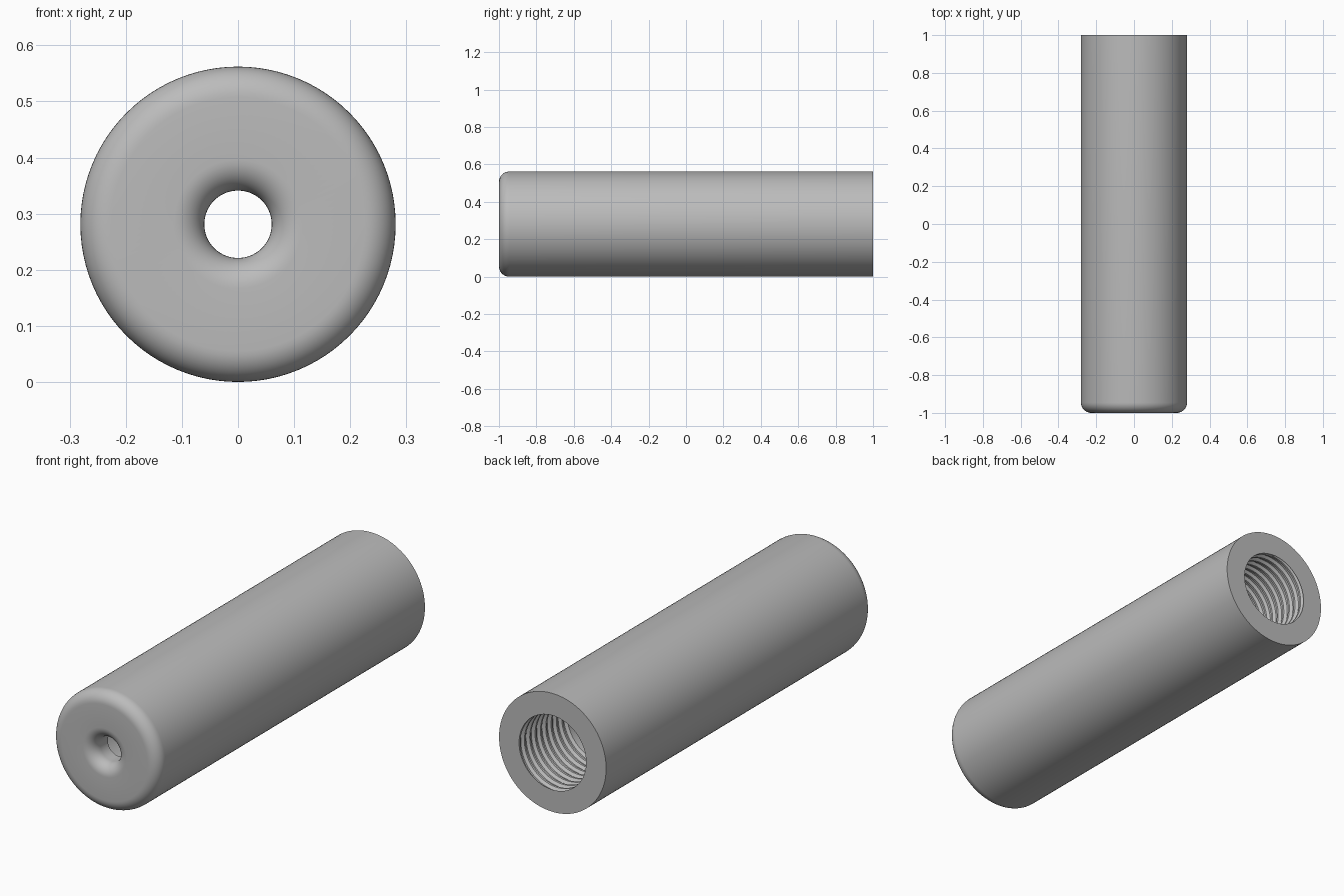
import bpy, bmesh, math

cube = bpy.data.objects.get("Cube")
if cube:
    bpy.data.objects.remove(cube)

SEG = 96            # facets around the axis
R = 0.281           # outer radius
BORE = 0.176        # rear bore radius
HOLE = 0.06         # front hole radius
WALL = 0.11         # thickness of the front wall
ROUND = 0.055       # edge rounding
PITCH, TURNS, DEPTH = 0.04, 9, 0.012
THREAD_END = 1 - PITCH * TURNS


def arc(radius_c, y_c, start, end, steps=10):
    """Quarter round as (radius, y) points."""
    angles = [math.radians(start + (end - start) * i / steps) for i in range(steps + 1)]
    return [(radius_c + ROUND * math.cos(a), y_c + ROUND * math.sin(a)) for a in angles]


def sweep(bm, rows, point):
    """Skin a grid around the y axis; point(row, turn) gives (radius, y)."""
    grid = []
    for row in rows:
        ring = []
        for s in range(SEG + 1):
            turn = s / SEG
            r, y = point(row, turn)
            a = turn * math.tau
            ring.append(bm.verts.new((r * math.cos(a), y, R + r * math.sin(a))))
        grid.append(ring)
    for low, high in zip(grid, grid[1:]):
        for s in range(SEG):
            bm.faces.new((low[s], low[s + 1], high[s + 1], high[s]))


def thread_point(row, turn):
    """Helical groove, running out to the plain bore at both ends."""
    y = 1 - PITCH * (row / 4 + turn)
    if y >= 1 - 1e-5 or y <= THREAD_END + 1e-5:
        return BORE, min(1, max(THREAD_END, y))
    return BORE + (DEPTH if row % 4 > 1 else 0), y


# Shell: plain bore, front wall, flared hole, rounded nose, outside, rear face
profile = [(BORE, THREAD_END), (BORE, -1 + WALL), (HOLE, -1 + WALL)]
profile += arc(HOLE + ROUND, -1 + ROUND, 180, 270)
profile += arc(R - ROUND, -1 + ROUND, -90, 0)
profile += [(R, 1), (BORE, 1)]

bm = bmesh.new()
sweep(bm, profile, lambda p, turn: p)
# Threaded mouth of the bore
sweep(bm, range(-5, 4 * TURNS + 2), thread_point)
bmesh.ops.remove_doubles(bm, verts=bm.verts, dist=0.00005)
bmesh.ops.recalc_face_normals(bm, faces=bm.faces)
mesh = bpy.data.meshes.new("threaded_sleeve")
bm.to_mesh(mesh)
bm.free()

sleeve = bpy.data.objects.new("threaded_sleeve", mesh)
bpy.context.scene.collection.objects.link(sleeve)

# Plain grey finish
grey = bpy.data.materials.new("plain grey")
grey.use_nodes = True
colour = (0.5, 0.5, 0.5, 1)
grey.diffuse_color = colour
grey.node_tree.nodes["Principled BSDF"].inputs["Base Color"].default_value = colour
mesh.materials.append(grey)

bpy.ops.object.select_all(action="DESELECT")
sleeve.select_set(True)
bpy.context.view_layer.objects.active = sleeve
bpy.ops.object.shade_smooth_by_angle(angle=math.radians(30))
